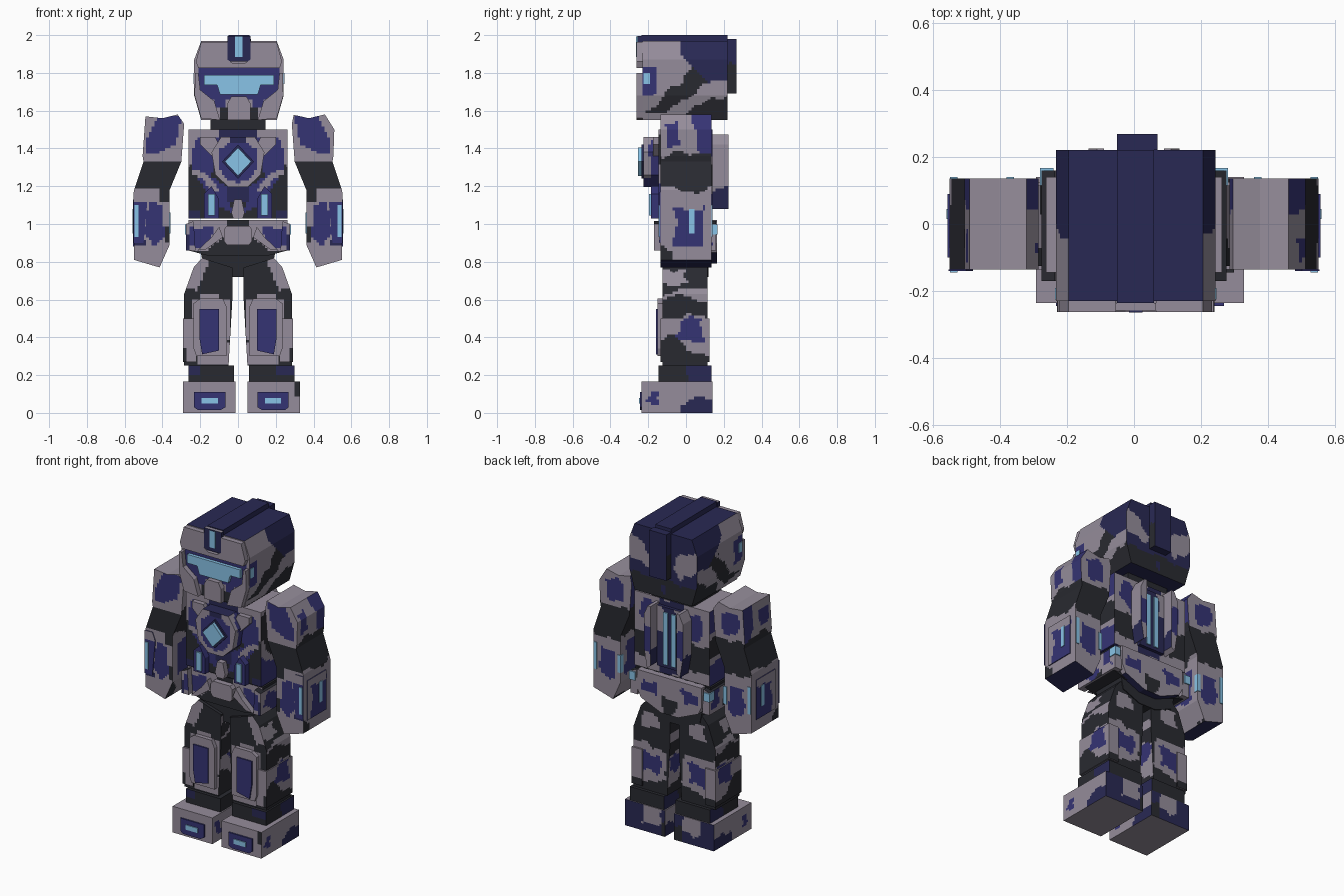
import bpy, bmesh
from mathutils import Vector, noise

COLOURS = {
    "grey": (0.30, 0.265, 0.325), "charcoal": (0.022, 0.023, 0.030),
    "navy": (0.022, 0.022, 0.088), "indigo": (0.036, 0.034, 0.175),
    "light_blue": (0.25, 0.55, 0.80),
}
MATS = []
for n, c in COLOURS.items():
    m = bpy.data.materials.new(n)
    m.diffuse_color = (*c, 1)
    MATS.append(m)
G, C, N, I, L = range(5)
CAMO = -1


def rect(a, b, c, d):
    return [(a, c), (b, c), (b, d), (a, d)]


def inside(u, v, poly):
    hit = False
    for (x1, y1), (x2, y2) in zip(poly, poly[1:] + poly[:1]):
        if (y1 > v) != (y2 > v) and u < (x2 - x1) * (v - y1) / (y2 - y1) + x1:
            hit = not hit
    return hit


def camo(p):
    # indigo islands ringed by grey on charcoal
    f = noise.noise(Vector((abs(p.x) * 5.5, p.y * 5.5, p.z * 5.5 + 3)))
    return I if f > 0.22 else G if f > -0.08 else C


def prism(name, pts, lo, hi, base=CAMO, paint=None, step=0.0143):
    """Extrude an x-z outline along y, cut it into cells and paint them by direction."""
    paint = paint or {}
    bm = bmesh.new()
    a = [bm.verts.new((u, lo, v)) for u, v in pts]
    b = [bm.verts.new((u, hi, v)) for u, v in pts]
    bm.faces.new(a)
    bm.faces.new(b[::-1])
    for i in range(len(pts)):
        j = (i + 1) % len(pts)
        bm.faces.new((a[i], b[i], b[j], a[j]))
    bmesh.ops.recalc_face_normals(bm, faces=bm.faces)
    if paint or base == CAMO:
        for k in range(3):
            co = [v.co[k] for v in bm.verts]
            no = Vector([float(k == i) for i in range(3)])
            for t in range(int(min(co) / step) - 1, int(max(co) / step) + 2):
                if min(co) + 0.002 < t * step < max(co) - 0.002:
                    bmesh.ops.bisect_plane(bm, geom=bm.verts[:] + bm.edges[:] + bm.faces[:],
                                           plane_co=no * t * step, plane_no=no)
    bm.normal_update()
    for f in bm.faces:
        p, n = f.calc_center_median(), f.normal
        wob = noise.noise(p * 14) * 0.03      # ragged camouflage borders
        if abs(n.y) > 0.6:
            key, u, v = ("front" if n.y < 0 else "back"), abs(p.x), p.z
        elif abs(n.z) > 0.75:
            key, u, v = ("top" if n.z > 0 else "bottom"), abs(p.x), p.y
        else:
            key, u, v = "side", p.y, p.z
        if key in ("side", "back"):
            u, v = u + wob, v - wob
        col = base
        for r in paint.get(key, []):
            if isinstance(r, int):
                col = r
            elif inside(u, v, r[1]):
                col = r[0]
        f.material_index = camo(p) if col == CAMO else col
    me = bpy.data.meshes.new(name)
    bm.to_mesh(me)
    bm.free()
    for m in MATS:
        me.materials.append(m)
    ob = bpy.data.objects.new(name, me)
    bpy.context.collection.objects.link(ob)
    return ob


def pair(name, pts, lo, hi, base=CAMO, paint=None, shift=0.0):
    """Left and right copies of an outline in x and z."""
    for side, s in (("left", -1), ("right", 1)):
        prism(f"{side}_{name}", [(s * u + shift, v) for u, v in pts], lo, hi, base, paint)


def sym(half):
    return half + [(-u, v) for u, v in half[::-1]]


# ---- head
head_paint = {
    "front": [G, (I, rect(0, .215, 1.66, 1.83)), (I, rect(.07, .13, 1.62, 1.68)), (C, rect(.06, .1, 1.55, 1.62))],
    "side": [G, (C, [(-.24, 1.6), (-.13, 1.64), (-.03, 1.75), (.06, 1.83), (.12, 1.76), (0, 1.66), (-.1, 1.58)]),
             (N, [(-.02, 2.05), (.27, 2.05), (.27, 1.78), (.12, 1.75), (.03, 1.83), (-.03, 1.9)]),
             (C, [(-.08, 1.5), (.02, 1.62), (.25, 1.7), (.25, 1.5)]), (I, rect(-.27, -.16, 1.69, 1.84))],
    "back": [N, (C, rect(0, .3, 1.5, 1.66)), (G, [(.13, 1.86), (.07, 1.76), (.1, 1.7), (.2, 1.74), (.27, 1.82), (.27, 1.9)])],
    "top": [N], "bottom": [N],
}
prism("head", sym([(.2, 1.55), (.237, 1.68), (.237, 1.87), (.2, 1.968)]), -.23, .22, G, head_paint)
prism("head_brow", sym([(.215, 1.825), (.228, 1.86), (.2, 1.963), (.06, 1.963), (.06, 1.87), (.03, 1.85)]),
      -.262, -.23, G)
prism("head_visor", sym([(.1, 1.685), (.115, 1.735), (.185, 1.735), (.185, 1.79)]), -.25, -.23, L)
pair("head_visor_end", rect(.235, .241, 1.74, 1.8), -.225, -.19, L)
prism("head_mouth_guard", sym([(.06, 1.55), (.06, 1.64), (.04, 1.675)]), -.262, -.23, G)
pair("head_cheek", [(.1, 1.55), (.2, 1.56), (.235, 1.68), (.232, 1.8), (.215, 1.8), (.205, 1.71), (.13, 1.65)],
     -.262, -.23, G)
prism("head_roof_ridge", rect(-.055, .055, 1.96, 2.0), -.235, .22, N)
prism("head_crest", rect(-.06, .06, 1.86, 1.995), -.258, -.235, N, {"top": [G]})
prism("head_crest_light", rect(-.02, .02, 1.885, 1.992), -.264, -.258, L, {"top": [N]})
prism("head_fin", rect(-.055, .065, 1.69, 1.98), .22, .268, N, {"side": [N, (C, rect(.15, .3, 1.6, 1.85))]})
for ob in bpy.data.objects:
    ob.location.x = .005
prism("neck", rect(-.145, .145, 1.49, 1.56), -.12, .12, C)

# ---- torso
torso_paint = {
    "front": [C, (I, [(.1, 1.47), (.25, 1.45), (.25, 1.3), (.12, 1.1), (.03, 1.06), (.06, 1.2), (.14, 1.25)]),
              (G, rect(.08, .27, 1.455, 1.5)), (G, [(.21, 1.46), (.27, 1.46), (.27, 1.3), (.24, 1.32), (.235, 1.42)]),
              (G, [(.13, 1.16), (.18, 1.23), (.25, 1.27), (.25, 1.3), (.16, 1.26), (.1, 1.18)]),
              (N, rect(0, .06, 1.12, 1.22)), (N, rect(0, .1, 1.44, 1.5)), (N, rect(.2, .27, 1.03, 1.07))],
    "back": [G, (I, [(.1, 1.45), (.2, 1.47), (.22, 1.35), (.1, 1.25)]), (C, rect(.1, .3, 1.1, 1.26)),
             (N, rect(-.1, .08, 1.03, 1.5))],
    "top": [C, (G, rect(.15, .27, -.2, .2))],
}
prism("torso", rect(-.262, .262, 1.03, 1.5), -.145, .14, CAMO, torso_paint)
prism("chest_plate", sym([(.05, 1.195), (.12, 1.26), (.14, 1.38), (.09, 1.46)]), -.225, -.145, I, {
    "front": [G, (I, [(0, 1.22), (.05, 1.23), (.1, 1.29), (.1, 1.39), (.06, 1.42), (0, 1.44)]),
              (N, rect(0, .05, 1.43, 1.47))],
    "side": [I, (G, rect(-.27, -.19, 1.25, 1.47))], "top": [N]})
prism("chest_gem_mount", sym([(0, 1.24), (.085, 1.33), (0, 1.42)]), -.235, -.225, N)
prism("chest_gem", sym([(0, 1.255), (.07, 1.33), (0, 1.405)]), -.255, -.235, L)
pair("collar_bar", [(.1, 1.42), (.14, 1.36), (.2, 1.42), (.2, 1.46), (.12, 1.46)], -.175, -.145, G)
pair("rib_plate", [(.1, 1.03), (.18, 1.03), (.18, 1.16), (.14, 1.2), (.1, 1.13)], -.185, -.145, I)
pair("rib_light", rect(.122, .158, 1.045, 1.16), -.195, -.185, L)
prism("belly_plate", sym([(.025, 1.03), (.035, 1.06), (.02, 1.13)]), -.18, -.145, G)
# back unit: two rails with lit strips sunk between them
pair("back_rail", [(.09, 1.1), (.115, 1.08), (.135, 1.2), (.135, 1.42), (.11, 1.475), (.09, 1.475)], .14, .225, G,
     {"back": [I, (G, rect(-.1, .2, 1.36, 1.5)), (G, rect(-.1, .2, 1.0, 1.18))],
      "side": [G, (N, rect(.1, .28, 1.05, 1.2))]})
prism("back_spine", rect(-.09, .09, 1.08, 1.46), .14, .16, N, {"back": [N, (G, rect(.05, .12, 1.3, 1.5))]})
pair("back_light", rect(.012, .042, 1.1, 1.43), .16, .167, L)

# ---- waist and hips
prism("waist", sym([(.15, .83), (.262, .86), (.262, 1.02)]), -.13, .13, C, {
    "front": [C, (G, [(.06, .95), (.16, .86), (.27, .86), (.27, 1.02), (.06, 1.02)]),
              (I, [(.12, .99), (.15, .9), (.2, .87), (.25, .89), (.24, .97)])], "top": [C]})
pair("hip_wing", [(.08, .93), (.17, .865), (.215, .86), (.14, .93), (.1, .985)], -.165, -.13, G)
pair("hip_guard", [(.225, .86), (.275, .86), (.275, 1.0), (.235, 1.015)], -.17, .16, G, {
    "side": [G, (I, [(-.1, .99), (-.13, .9), (-.04, .86), (.02, .95)]), (I, rect(.06, .13, .9, 1.02)),
             (C, rect(-.02, .05, .86, .9))],
    "front": [G, (I, rect(.2, .255, .89, .98)), (N, rect(.255, .28, .86, .95))], "top": [C]})
pair("hip_light", rect(.24, .28, .945, .998), .115, .167, L)
prism("belt_buckle", sym([(.06, .89), (.075, .91), (.075, .97), (.06, .99)]), -.165, -.13, G)
prism("pelvis", sym([(.06, .72), (.18, .77), (.2, .86)]), -.105, .12, C)
prism("rear_belt", sym([(.06, .79), (.2, .85), (.225, .9), (.225, 1.02)]), .12, .165, G, {
    "back": [G, (I, rect(.09, .19, .89, .97)), (C, rect(-.1, .05, .78, .9))], "bottom": [N]})

# ---- arms: both shoulders share one jagged top
arm_paint = {
    "front": [C, (G, rect(.28, .52, 1.33, 1.6)), (G, rect(.34, .56, .76, 1.19)),
              (I, [(.3, 1.57), (.42, 1.57), (.48, 1.46), (.49, 1.37), (.42, 1.38), (.33, 1.42)]),
              (I, [(.4, 1.1), (.47, 1.12), (.5, .95), (.44, .88), (.39, .93)]),
              (C, rect(.35, .42, 1.11, 1.18)), (C, rect(.34, .38, .9, .98)), (N, rect(.48, .56, .88, .92))],
    "back": [C, (G, rect(.25, .55, 1.36, 1.65)), (I, rect(.34, .46, 1.4, 1.53)), (G, rect(.3, .6, .7, 1.15)),
             (I, rect(.4, .5, .9, 1.08))],
    "side": [C, (G, [(-.2, 1.65), (.2, 1.65), (.2, 1.42), (.03, 1.36), (-.06, 1.4), (-.2, 1.32)]),
             (I, [(.03, 1.65), (.2, 1.65), (.2, 1.36), (.06, 1.38)]), (I, rect(-.11, -.03, 1.42, 1.53)),
             (G, [(-.2, 1.22), (0, 1.16), (.2, 1.22), (.2, .8), (-.06, .74), (-.2, .86)]),
             (I, rect(-.09, .08, .92, 1.12)), (C, [(-.2, .92), (-.08, .86), (-.06, .72), (-.2, .72)])],
    "top": [G], "bottom": [N],
}
left_top = [(.285, 1.53), (.32, 1.58), (.4, 1.56), (.49, 1.57), (.505, 1.36)]
right_top = [(.285, 1.53), (.295, 1.578), (.375, 1.56), (.46, 1.58), (.51, 1.5), (.505, 1.36)]
lower = [(.5, 1.33), (.55, 1.18), (.55, .81), (.415, .77), (.362, .89), (.362, 1.18), (.3, 1.33)]
for side, s, top in (("left", -1, left_top), ("right", 1, right_top)):
    prism(side + "_arm", [(s * u, v) for u, v in top + lower], -.135, .135, C, arm_paint)
pair("forearm_frame", [(.5, .9), (.553, .9), (.553, 1.17), (.5, 1.17), (.48, 1.12)], -.14, -.135, I,
     {"front": [I, (G, rect(.47, .56, 1.12, 1.2))]})
pair("forearm_front_light", rect(.526, .548, .93, 1.1), -.145, -.14, L)
pair("forearm_back_light", rect(.526, .548, .93, 1.1), .135, .14, L)
pair("forearm_inner_light", rect(.358, .38, .95, 1.06), .11, .14, L)
pair("forearm_side_plate", rect(.55, .555, .88, 1.13), -.1, .09, I,
     {"side": [I, (G, rect(-.15, .15, 1.08, 1.2)), (G, rect(-.15, -.06, .85, 1.1))]})
pair("forearm_light", rect(.555, .559, .95, 1.08), .015, .045, L)

# ---- legs
leg_paint = {
    "front": [C, (G, [(.15, .81), (.2, .82), (.25, .76), (.28, .66), (.22, .65), (.19, .71)]),
              (G, rect(.05, .3, .26, .6)), (C, rect(.25, .3, .44, .62)), (C, rect(.22, .31, .25, .31)),
              (G, rect(.1, .2, .6, .63))],
    "side": [C, (G, [(-.15, .76), (.02, .76), (.0, .7), (-.15, .68)]),
             (G, [(-.17, .6), (.0, .67), (.16, .63), (.16, .58), (-.02, .61)]),
             (G, [(-.17, .47), (.0, .53), (.16, .5), (.16, .28), (.03, .31), (-.04, .39), (-.17, .4)]),
             (I, [(-.06, .5), (.1, .51), (.1, .4), (.02, .38), (-.02, .45)])],
    "back": [C, (G, rect(.1, .22, .66, .74)), (G, [(.05, .52), (.33, .55), (.33, .28), (.06, .34)]),
             (I, rect(.1, .24, .37, .49))],
}
pair("leg", [(.03, .77), (.19, .82), (.235, .77), (.285, .63), (.287, .25), (.05, .25), (.03, .6)], -.125, .115, C,
     leg_paint)
pair("knee_plate", [(.06, .3), (.22, .3), (.235, .34), (.235, .58), (.2, .605), (.08, .605), (.06, .56)], -.15, -.125, G)
pair("knee_inset", [(.1, .33), (.19, .31), (.205, .4), (.205, .55), (.1, .55)], -.158, -.15, I)
pair("shin_guard", rect(.22, .292, .27, .5), -.135, .125, G, {
    "side": [C, (G, [(-.17, .55), (.17, .55), (.17, .29), (.02, .32), (-.05, .4), (-.17, .4)]),
             (I, rect(-.04, .09, .38, .5))],
    "front": [G, (C, rect(.27, .3, .27, .34))],
    "back": [G, (C, rect(.2, .33, .25, .32))]})
pair("ankle", rect(.04, .28, .165, .25), -.145, .135, C, {
    "side": [C, (N, rect(0, .17, .1, .3))], "front": [C, (N, rect(.2, .3, .2, .25))]}, shift=.018)

# ---- feet
foot_paint = {
    "side": [G, (N, [(-.1, -.05), (-.02, .05), (.06, .08), (.18, .06), (.18, -.05)]), (I, rect(-.2, -.15, .05, .12))],
    "front": [G, (C, rect(.3, .35, .08, .17))],
    "back": [N, (G, rect(.08, .2, .06, .2)), (C, rect(-.05, .07, -.05, .1))],
}
pair("foot", rect(.032, .31, 0, .165), -.235, .14, G, foot_paint, shift=.018)
pair("toe_plate", [(.085, .03), (.11, .015), (.23, .015), (.25, .03), (.25, .11), (.085, .11)], -.244, -.235, I, shift=.018)
pair("toe_light", rect(.125, .21, .05, .08), -.25, -.244, L, shift=.018)
